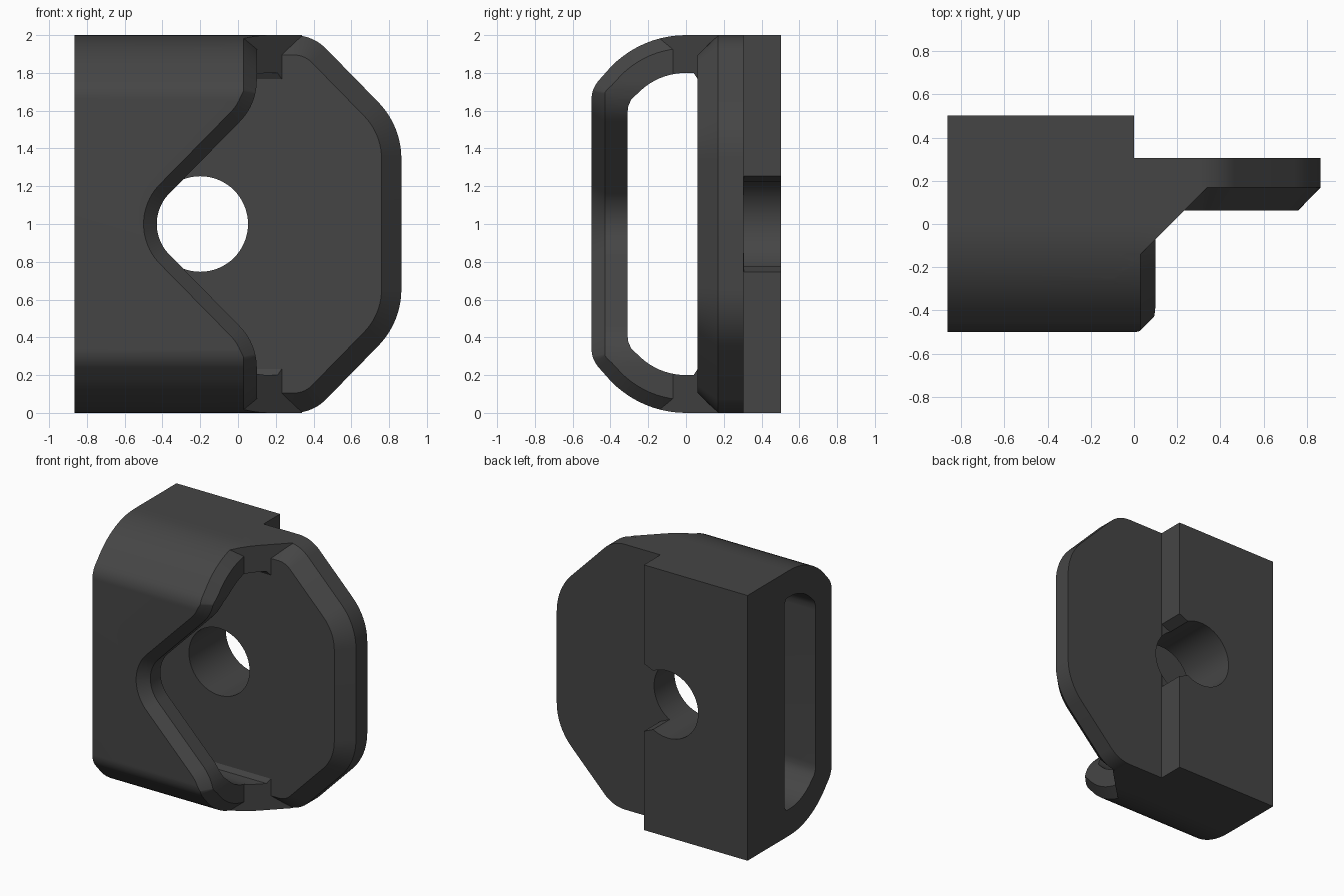
import bpy, bmesh, math

if "Cube" in bpy.data.objects:
    bpy.data.objects.remove(bpy.data.objects["Cube"])

paint = bpy.data.materials.new("dark_grey")
paint.diffuse_color = (0.06, 0.06, 0.06, 1)
paint.use_nodes = True
paint.node_tree.nodes["Principled BSDF"].inputs["Base Color"].default_value = paint.diffuse_color


def arc(cx, cz, r, a0, a1, n=10):
    return [(cx + r * math.cos(math.radians(a0 + (a1 - a0) * i / n)),
             cz + r * math.sin(math.radians(a0 + (a1 - a0) * i / n))) for i in range(n + 1)]


def mirrored(top):
    """Close an upper half outline with its reflection about z = 1."""
    return top + [(u, 2 - z) for u, z in reversed(top)]


def loft(name, rings, axis):
    """Solid through outlines [(position, points)] stacked along x, y or z."""
    place = {"x": lambda p, u, v: (p, u, v),
             "y": lambda p, u, v: (u, p, v),
             "z": lambda p, u, v: (u, v, p)}[axis]
    bm = bmesh.new()
    loops = [[bm.verts.new(place(p, u, v)) for u, v in pts] for p, pts in rings]
    for a, b in zip(loops, loops[1:]):
        for i in range(len(a)):
            j = (i + 1) % len(a)
            bm.faces.new((a[i], a[j], b[j], b[i]))
    bm.faces.new(loops[0])
    bm.faces.new(loops[-1])
    bmesh.ops.recalc_face_normals(bm, faces=bm.faces)
    me = bpy.data.meshes.new(name)
    bm.to_mesh(me)
    bm.free()
    me.materials.append(paint)
    ob = bpy.data.objects.new(name, me)
    bpy.context.collection.objects.link(ob)
    return ob


def combine(target, tool, operation):
    mod = target.modifiers.new(operation, "BOOLEAN")
    mod.operation, mod.object, mod.solver = operation, tool, "EXACT"
    bpy.context.view_layer.objects.active = target
    bpy.ops.object.modifier_apply(modifier=mod.name)
    bpy.data.objects.remove(tool)


def sleeve_outline(d):
    return mirrored([(0.2, 2 - d)] + arc(0, 1.445, 0.555 - d, 90, 136)
                    + arc(-0.35, 1.66, 0.15 - d, 136, 180))


def plate_outline(d):
    return mirrored([(-0.8, 2 - d)] + arc(0.295, 1.76, 0.24 - d, 90, 45)
                    + arc(0.435, 1.345, 0.43 - d, 45, 0))


def notch_outline(d):
    upper = arc(-0.2105, 1.76, 0.24 + d, 0, -45)
    tip = arc(-0.2, 1, 0.30 - d, 135, 180)
    return mirrored([(0.6, 2.2), (0.0295 + d, 2.2)] + upper + tip[:-1] + [(-0.5 + d, 1.0001)])


# Rounded sleeve with a chamfered open end
body = loft("bracket_body", [(-0.865, sleeve_outline(0)), (0.03, sleeve_outline(0)),
                             (0.1, sleeve_outline(0.07))], "x")

# V notch with chamfered rim in the front wall
combine(body, loft("notch", [(-0.6, notch_outline(-0.1)), (-0.43, notch_outline(0.07)),
                             (-0.0705, notch_outline(0.07))], "y"), "DIFFERENCE")

# Diagonal shoulders joining the sleeve to the plate
shoulder = loft("shoulder", [(-0.4, sleeve_outline(0)), (0.5, sleeve_outline(0))], "x")
combine(shoulder, loft("plan", [(-0.1, [(-0.1, -0.27), (0.34, 0.17), (-0.1, 0.17)]),
                                (2.1, [(-0.1, -0.27), (0.34, 0.17), (-0.1, 0.17)])], "z"),
        "INTERSECT")
combine(shoulder, loft("hollow", [(-0.5, [(-0.5, 0.25), (0.0, 0.25), (0.0, 1.75), (-0.5, 1.75)]),
                                  (0.6, [(-0.5, 0.25), (0.0, 0.25), (0.0, 1.75), (-0.5, 1.75)])],
                       "x"), "DIFFERENCE")
combine(body, shoulder, "UNION")

# Long slot right through the sleeve
slot = mirrored([(0.12, 1.68), (0.04, 1.8)] + arc(0, 1.445, 0.355, 90, 136)
                + [(-0.29, 1.66), (-0.307, 1.62), (-0.31, 1.58)])
combine(body, loft("slot", [(-1, slot), (0.6, slot)], "x"), "DIFFERENCE")

# Octagonal plate with a chamfered front edge, and the thicker back block
combine(body, loft("plate", [(0.062, plate_outline(0.105)), (0.17, plate_outline(0)),
                             (0.305, plate_outline(0))], "y"), "UNION")
block = [(-0.865, 0), (0, 0), (0, 2), (-0.865, 2)]
combine(body, loft("back_block", [(0.062, block), (0.502, block)], "y"), "UNION")

# Round bolt hole, flared where it breaks the step
hole = arc(-0.2, 1, 0.253, 0, 360, 64)[:-1]
combine(body, loft("hole", [(-0.1, hole), (0.6, hole)], "y"), "DIFFERENCE")
flare = mirrored([(0.02, 1.264), (-0.08, 1.22), (-0.2, 1.2)])
combine(body, loft("flare", [(0.306, flare), (0.6, flare)], "y"), "DIFFERENCE")

bpy.ops.object.select_all(action="DESELECT")
body.select_set(True)
bpy.context.view_layer.objects.active = body
bpy.ops.object.shade_smooth_by_angle(angle=math.radians(25))
